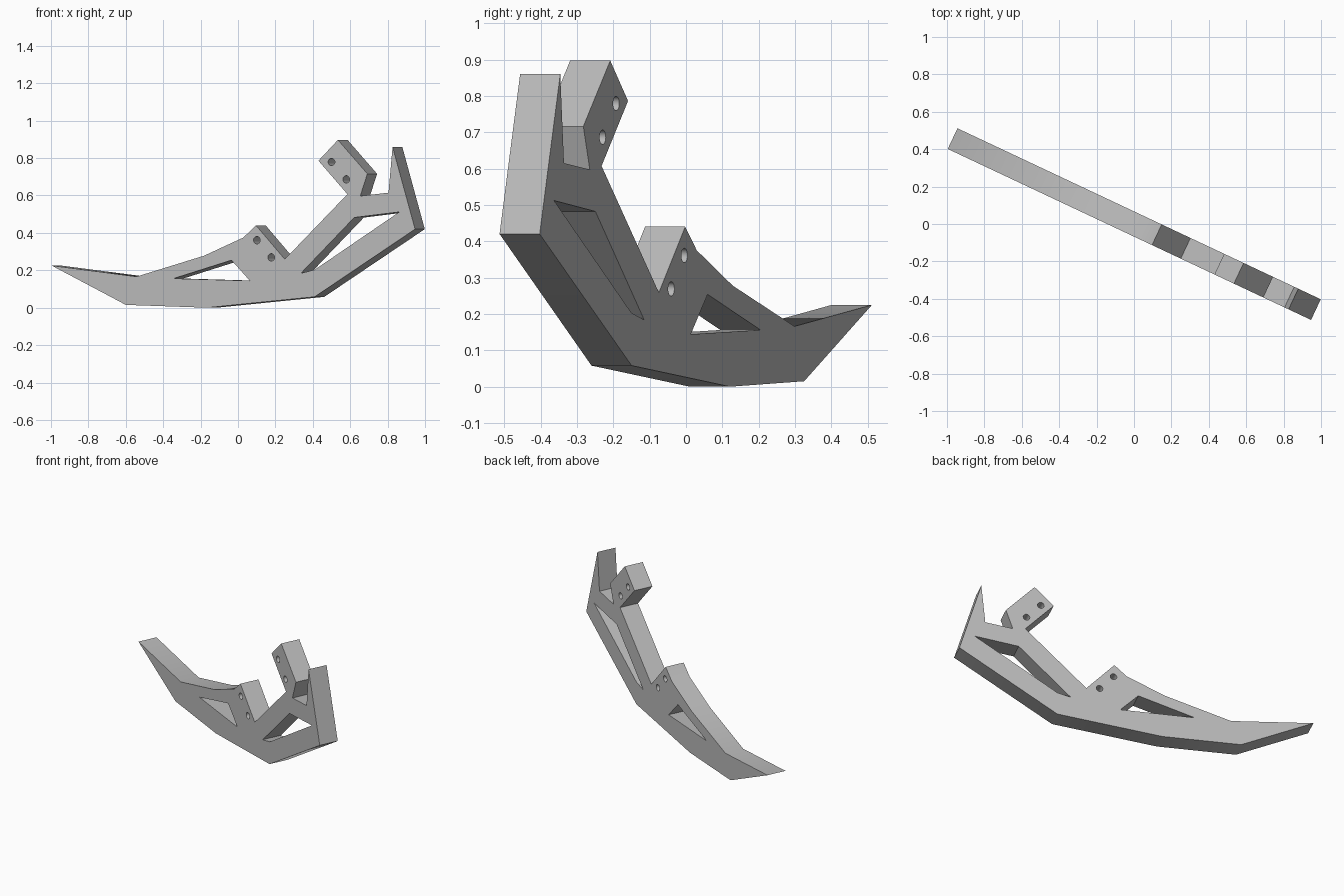
import bpy
import bmesh
from math import sin, cos, pi, radians

cube = bpy.data.objects.get("Cube")
if cube:
    bpy.data.objects.remove(cube, do_unlink=True)

THICKNESS = 0.122
YAW = radians(-25.2)
BOLT_RADIUS = 0.02

grey = bpy.data.materials.new("plain grey")
grey.use_nodes = True
colour = (0.5, 0.5, 0.5, 1)
grey.diffuse_color = colour
grey.node_tree.nodes["Principled BSDF"].inputs["Base Color"].default_value = colour

# Profile in the plate's own plane: length along it, height
outline = [
    (-1.072, 0.225), (-0.634, 0.015), (-0.155, 0.0), (0.481, 0.058),   # underside
    (1.075, 0.42), (0.942, 0.86), (0.918, 0.615), (0.751, 0.597),      # end fin
    (0.793, 0.716), (0.619, 0.897), (0.504, 0.786), (0.675, 0.607),    # upper lug
    (0.305, 0.259), (0.135, 0.44), (0.06, 0.375),                      # lower lug
    (-0.172, 0.278), (-0.572, 0.166),                                  # blade back
]
blade_window = [(-0.352, 0.156), (-0.01, 0.254), (0.099, 0.144)]
arm_window = [(0.4, 0.184), (0.715, 0.482), (0.982, 0.512), (0.482, 0.203)]
bolt_centres = [(0.14, 0.361), (0.225, 0.269), (0.581, 0.779), (0.668, 0.686)]


def circle(centre, radius, sides=24):
    return [(centre[0] + radius * cos(2 * pi * i / sides),
             centre[1] + radius * sin(2 * pi * i / sides)) for i in range(sides)]


def plate(name, loops, thickness):
    """Filled 2D curve with holes, thickened and turned into a mesh."""
    curve = bpy.data.curves.new(name, "CURVE")
    curve.dimensions = "2D"
    curve.fill_mode = "BOTH"
    curve.extrude = thickness / 2
    for loop in loops:
        spline = curve.splines.new("POLY")
        spline.points.add(len(loop) - 1)
        for point, (u, v) in zip(spline.points, loop):
            point.co = (u, v, 0, 1)
        spline.use_cyclic_u = True
    obj = bpy.data.objects.new(name, curve)
    bpy.context.collection.objects.link(obj)
    bpy.ops.object.select_all(action="DESELECT")
    obj.select_set(True)
    bpy.context.view_layer.objects.active = obj
    bpy.ops.object.convert(target="MESH")
    obj = bpy.context.object
    obj.name = name

    # Weld the caps to the walls
    bm = bmesh.new()
    bm.from_mesh(obj.data)
    bmesh.ops.remove_doubles(bm, verts=bm.verts, dist=0.0001)
    bmesh.ops.recalc_face_normals(bm, faces=bm.faces)
    bm.to_mesh(obj.data)
    bm.free()
    return obj


# Pointed bracket plate with windows and bolt holes, stood upright and turned
bolt_holes = [circle(c, BOLT_RADIUS) for c in bolt_centres]
bracket = plate("bracket_plate", [outline, blade_window, arm_window] + bolt_holes, THICKNESS)
bracket.rotation_euler = (pi / 2, 0, YAW)
bracket.data.materials.clear()
bracket.data.materials.append(grey)
bpy.ops.object.shade_smooth_by_angle(angle=radians(30))
